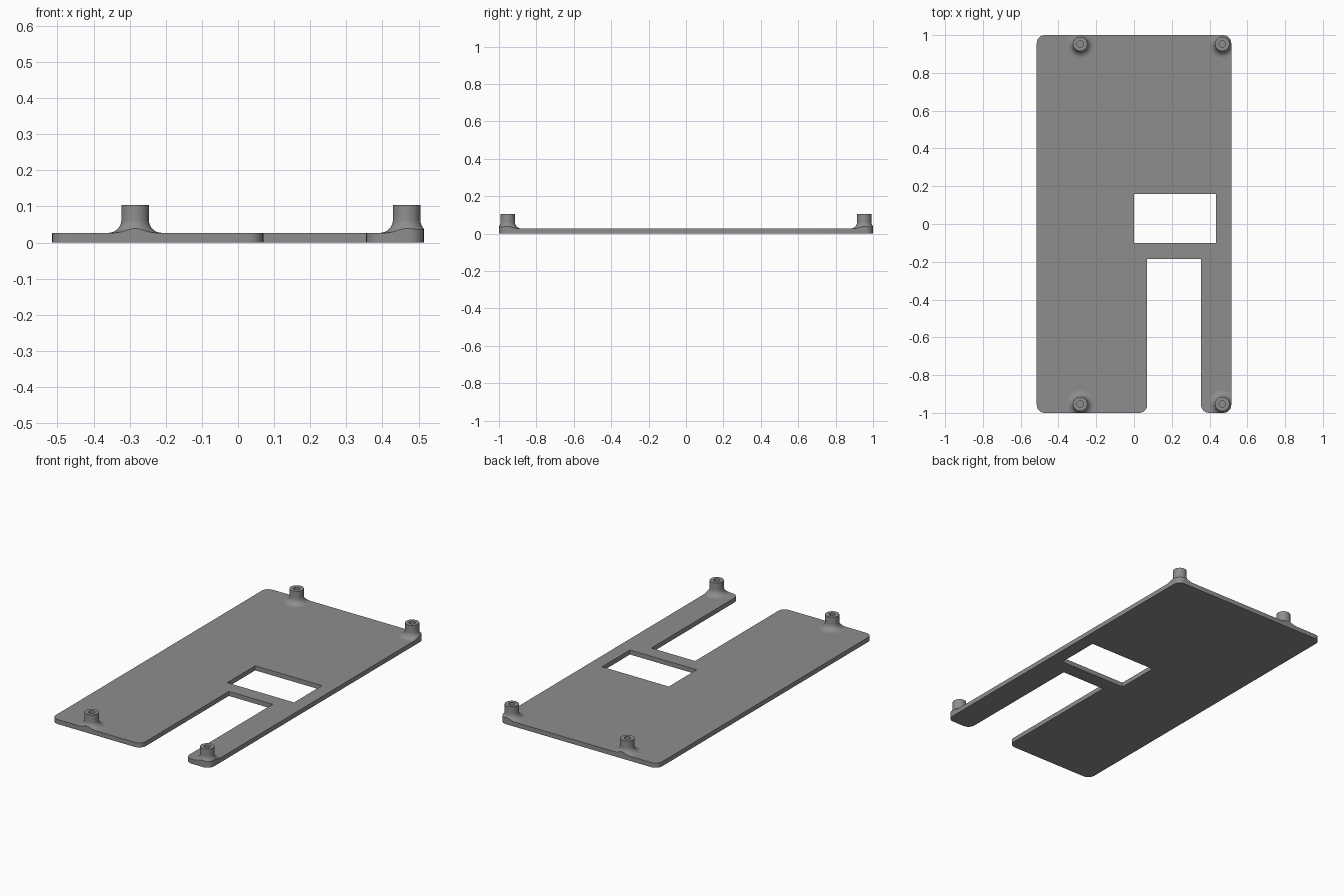
import bpy, bmesh, math

if "Cube" in bpy.data.objects:
    bpy.data.objects.remove(bpy.data.objects["Cube"])

T = 0.027          # plate thickness
R = 0.042          # outer corner radius
grey = bpy.data.materials.new("grey plastic")
grey.diffuse_color = (0.27, 0.27, 0.27, 1)
grey.use_nodes = True
grey.node_tree.nodes["Principled BSDF"].inputs["Base Color"].default_value = grey.diffuse_color


def finish(name, bm, mat=grey):
    bmesh.ops.recalc_face_normals(bm, faces=bm.faces)
    mesh = bpy.data.meshes.new(name)
    bm.to_mesh(mesh)
    bm.free()
    mesh.materials.append(mat)
    ob = bpy.data.objects.new(name, mesh)
    bpy.context.collection.objects.link(ob)
    return ob


def prism(name, points, z0, z1):
    bm = bmesh.new()
    face = bm.faces.new([bm.verts.new((x, y, z0)) for x, y in points])
    top = bmesh.ops.extrude_face_region(bm, geom=[face])["geom"]
    for v in top:
        if isinstance(v, bmesh.types.BMVert):
            v.co.z = z1
    return finish(name, bm)


def corner(sx, sy, x, y):
    """Quarter arc for a convex corner pointing to (sx, sy), counter-clockwise."""
    start = {(1, 1): 0, (-1, 1): 90, (-1, -1): 180, (1, -1): 270}[(sx, sy)]
    return [(x - sx * R + R * math.cos(math.radians(start + 15 * i)),
             y - sy * R + R * math.sin(math.radians(start + 15 * i))) for i in range(7)]


def rect(x0, x1, y0, y1):
    return [(x0, y0), (x1, y0), (x1, y1), (x0, y1)]


def outline():
    return (corner(-1, -1, -0.515, -1) + corner(1, -1, 0.07, -1)
            + [(0.07, -0.185), (0.355, -0.185)]
            + corner(-1, -1, 0.355, -1) + corner(1, -1, 0.515, -1)
            + corner(1, 1, 0.515, 1) + corner(-1, 1, -0.515, 1))


def boolean(ob, cutter, op):
    m = ob.modifiers.new(op.lower(), 'BOOLEAN')
    m.object, m.operation, m.solver = cutter, op, 'EXACT'


def smooth(ob):
    bpy.ops.object.select_all(action='DESELECT')
    ob.select_set(True)
    bpy.context.view_layer.objects.active = ob
    bpy.ops.object.shade_smooth_by_angle(angle=math.radians(30))


# Base plate with open slot and rectangular window
plate = prism("base_plate", outline(), 0, T)
window = prism("window_cutter", rect(0, 0.435, -0.1, 0.16), -0.1, 0.2)
window.hide_render = True
window.hide_set(True)
boolean(plate, window, 'DIFFERENCE')
smooth(plate)

# Outline used to trim the boss fillets at the plate edges
trim = prism("fillet_trimmer", outline(), -0.1, 0.3)
trim.hide_render = True
trim.hide_set(True)

# Turned boss profile (radius, height): fillet foot, post and screw hole
profile = [(0, T)]
for i in range(9):
    a = math.radians(90 * i / 8)
    profile.append((0.074 - 0.036 * math.sin(a), T + 0.036 * (1 - math.cos(a))))
profile += [(0.038, 0.104), (0.017, 0.104), (0.017, T + 0.004), (0, T + 0.004)]


def boss(name, x, y, steps=40):
    bm = bmesh.new()
    verts = [bm.verts.new((r, 0, z)) for r, z in profile]
    edges = [bm.edges.new(p) for p in zip(verts, verts[1:])]
    bmesh.ops.spin(bm, geom=verts + edges, cent=(0, 0, 0), axis=(0, 0, 1),
                   angle=2 * math.pi, steps=steps)
    bmesh.ops.remove_doubles(bm, verts=bm.verts, dist=1e-5)
    bmesh.ops.translate(bm, verts=bm.verts, vec=(x, y, 0))
    ob = finish(name, bm)
    boolean(ob, trim, 'INTERSECT')
    smooth(ob)


# Four screw bosses
for side, x in (("left", -0.285), ("right", 0.467)):
    for end, y in (("front", -0.953), ("back", 0.953)):
        boss(f"{end}_{side}_boss", x, y)
